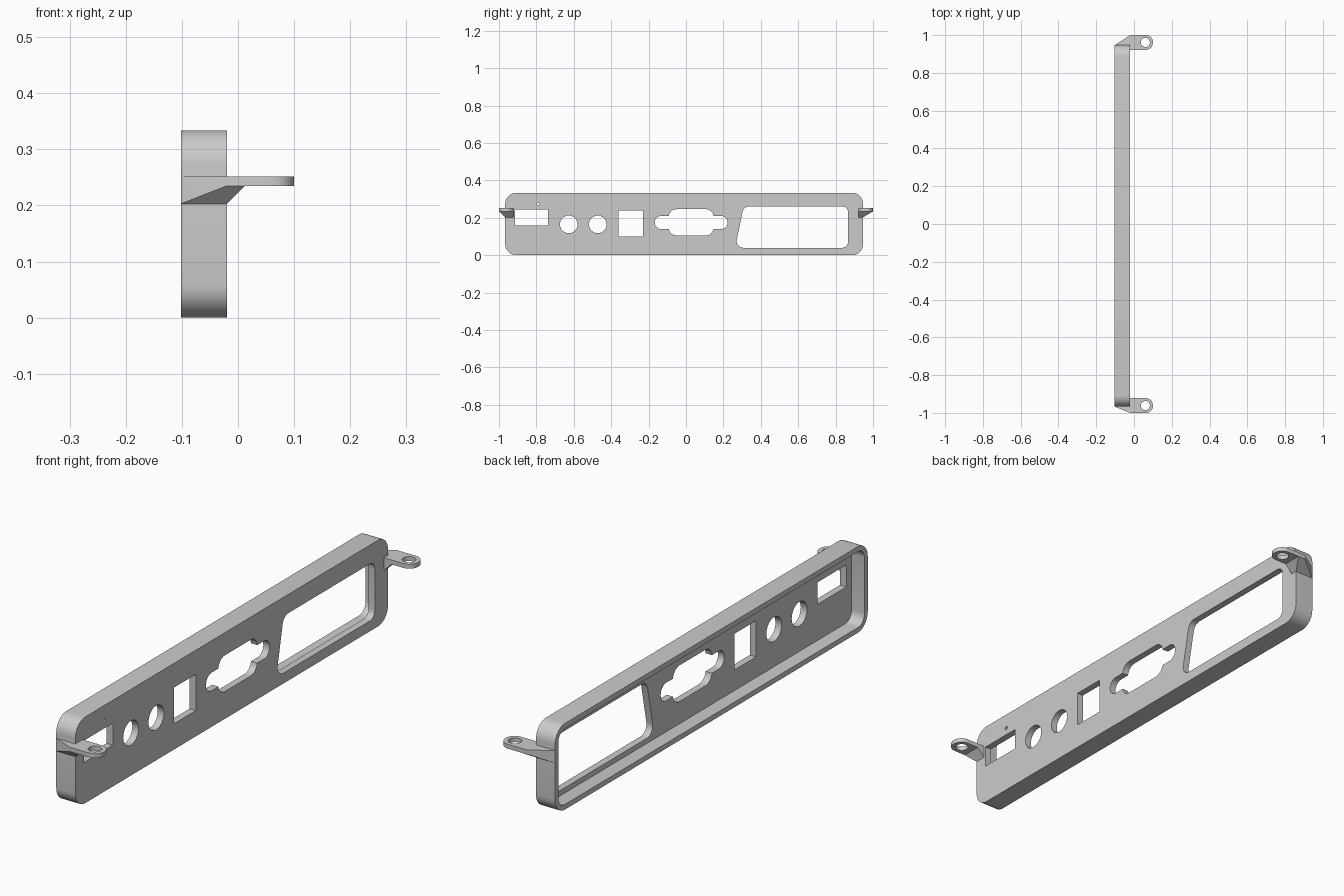
import bpy, bmesh, math
from mathutils import Vector

cube = bpy.data.objects.get("Cube")
if cube:
    bpy.data.objects.remove(cube)

grey = bpy.data.materials.new("light grey plastic")
grey.use_nodes = True
grey.diffuse_color = (0.6, 0.6, 0.6, 1)
grey.node_tree.nodes["Principled BSDF"].inputs["Base Color"].default_value = (0.6, 0.6, 0.6, 1)


def rounded(corners, steps=8):
    """Outline from (u, v, radius) corners, each turned into an arc."""
    out = []
    for i, (cu, cv, r) in enumerate(corners):
        p = Vector((cu, cv, 0))
        if r == 0:
            out.append(p)
            continue
        a = Vector((*corners[i - 1][:2], 0))
        b = Vector((*corners[(i + 1) % len(corners)][:2], 0))
        u, v = (a - p).normalized(), (b - p).normalized()
        half = u.angle(v) / 2
        centre = p + (u + v).normalized() * r / math.sin(half)
        start = (p + u * r / math.tan(half) - centre).normalized()
        end = (p + v * r / math.tan(half) - centre).normalized()
        out += [centre + start.slerp(end, k / steps) * r for k in range(steps + 1)]
    return out


def rect(u0, u1, v0, v1, r=0):
    return rounded([(u0, v0, r), (u1, v0, r), (u1, v1, r), (u0, v1, r)])


def circle(u, v, r, n=40):
    return [Vector((u + r * math.cos(k * math.tau / n), v + r * math.sin(k * math.tau / n), 0))
            for k in range(n)]


def make(name, bm):
    bmesh.ops.recalc_face_normals(bm, faces=bm.faces)
    mesh = bpy.data.meshes.new(name)
    bm.to_mesh(mesh)
    bm.free()
    mesh.materials.append(grey)
    ob = bpy.data.objects.new(name, mesh)
    bpy.context.collection.objects.link(ob)
    return ob


def prism(name, outline, lo, hi, axis):
    """Extrude an outline: yz outline along x, or xy outline along z."""
    bm = bmesh.new()
    place = (lambda p: (lo, p.x, p.y)) if axis == "x" else (lambda p: (p.x, p.y, lo))
    face = bm.faces.new([bm.verts.new(place(p)) for p in outline])
    new = bmesh.ops.extrude_face_region(bm, geom=[face])["geom"]
    move = Vector((hi - lo, 0, 0)) if axis == "x" else Vector((0, 0, hi - lo))
    bmesh.ops.translate(bm, vec=move, verts=[g for g in new if isinstance(g, bmesh.types.BMVert)])
    return make(name, bm)


def hull(name, points):
    bm = bmesh.new()
    for p in points:
        bm.verts.new(p)
    bmesh.ops.convex_hull(bm, input=bm.verts)
    return make(name, bm)


def cut(ob, cutter):
    cutter.hide_render = True
    mod = ob.modifiers.new("cut", "BOOLEAN")
    mod.operation, mod.solver, mod.object = "DIFFERENCE", "EXACT", cutter
    bpy.context.view_layer.objects.active = ob
    bpy.ops.object.modifier_apply(modifier=mod.name)
    bpy.data.objects.remove(cutter)


def smooth(ob):
    bpy.ops.object.select_all(action="DESELECT")
    ob.select_set(True)
    bpy.context.view_layer.objects.active = ob
    bpy.ops.object.shade_smooth_by_angle(angle=math.radians(30))


# Panel: shallow tray, open towards -x
BACK, FACE, INNER = -0.102, -0.02, -0.047
Y0, Y1, TOP, WALL = -0.967, 0.947, 0.334, 0.02
panel = prism("panel", rect(Y0, Y1, 0, TOP, 0.06), BACK, FACE, "x")
cut(panel, prism("cavity", rect(Y0 + WALL, Y1 - WALL, WALL, TOP - WALL, 0.04), -0.2, INNER, "x"))

# Openings for the sockets, through the face of the panel
openings = [
    rect(-0.914, -0.738, 0.16, 0.245),
    circle(-0.79, 0.275, 0.007, 12),
    circle(-0.627, 0.165, 0.047),
    circle(-0.472, 0.165, 0.047),
    rect(-0.362, -0.23, 0.1, 0.24),
    rect(-0.092, 0.147, 0.106, 0.246, 0.04),
    rect(-0.167, 0.222, 0.14, 0.21, 0.034),
    rounded([(0.263, 0.04, 0.035), (0.866, 0.04, 0.03), (0.866, 0.261, 0.03), (0.308, 0.261, 0.035)]),
]
for outline in openings:
    cut(panel, prism("opening", outline, -0.2, 0.1, "x"))
smooth(panel)

# Screw tabs with tapered supports, one at each end
LOW, UNDER, UPPER = 0.203, 0.235, 0.252
for name, s, end in (("front", -1, -Y0), ("back", 1, Y1)):
    root, inside, outside, tip = s * (end - 0.008), s * 0.922, s, 0.1
    edge = s * end
    tab = prism(name + "_tab", rounded([
        (BACK, edge, 0), (FACE, outside, 0), (tip, outside, 0.037), (tip, inside, 0.037),
        (FACE, inside, 0), (FACE, root, 0), (BACK, root, 0)]), UNDER, UPPER, "z")
    cut(tab, prism("screw_hole", circle(0.06, s * 0.961, 0.024), 0.1, 0.4, "z"))
    smooth(tab)
    hull(name + "_side_support", [
        (BACK, root, LOW), (FACE, root, LOW), (BACK, edge, LOW), (FACE, edge, LOW),
        (BACK, root, UNDER), (FACE, root, UNDER), (BACK, edge, UNDER), (FACE, outside, UNDER)])
    hull(name + "_face_support", [
        (FACE, edge, LOW), (FACE, inside, LOW), (FACE, outside, UNDER), (FACE, inside, UNDER),
        (0.012, outside, UNDER), (0.012, inside, UNDER)])
